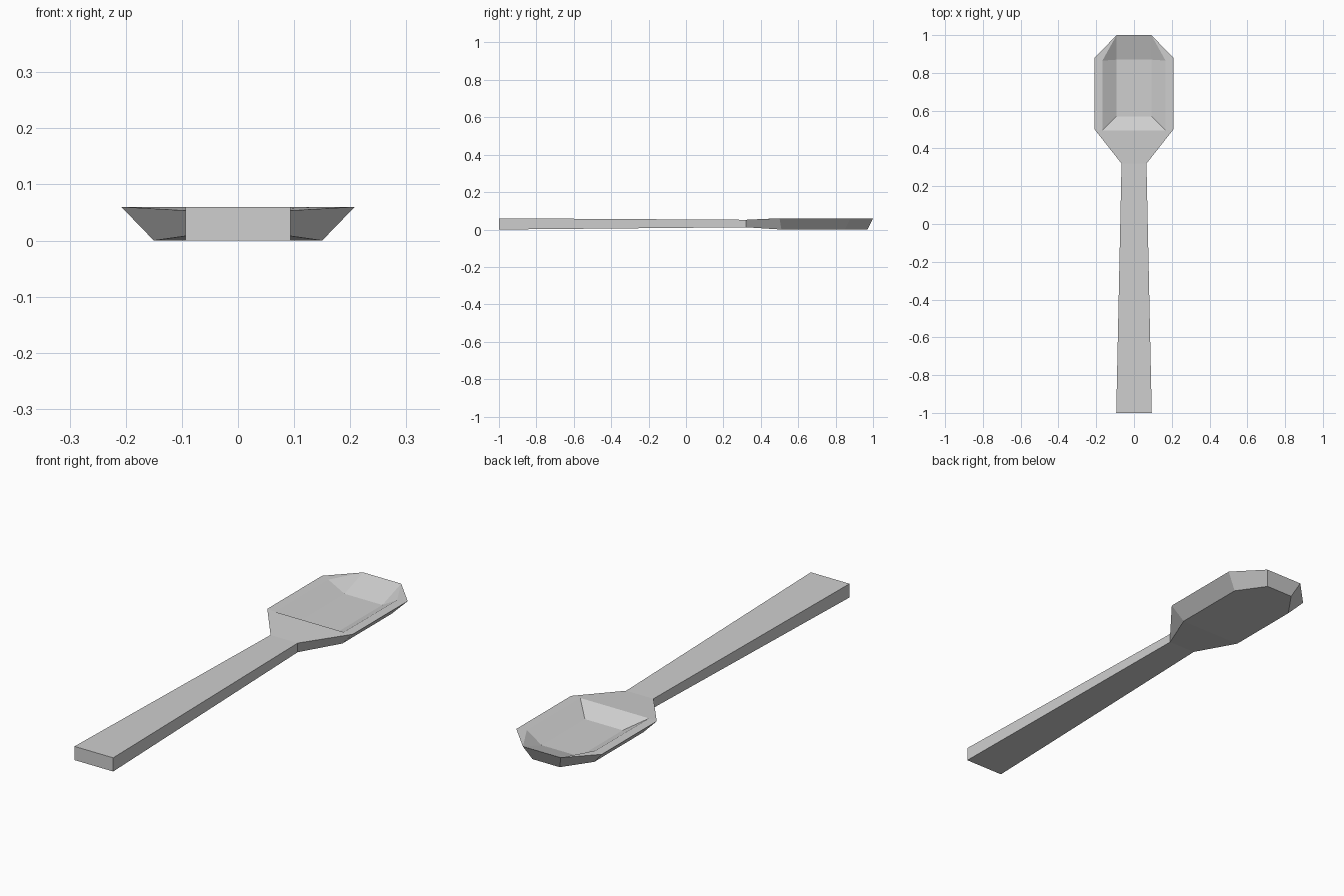
import bpy
import bmesh

default = bpy.data.objects.get("Cube")
if default:
    bpy.data.objects.remove(default, do_unlink=True)

metal = bpy.data.materials.new("brushed_grey_metal")
metal.use_nodes = True
colour = (0.62, 0.62, 0.62, 1)
metal.diffuse_color = colour
metal.node_tree.nodes["Principled BSDF"].inputs["Base Color"].default_value = colour

# Half outlines (x, y, z), running from the handle end to the bowl tip
top_half = [(0.094, -1, 0.06), (0.066, 0.32, 0.052), (0.208, 0.5, 0.06),
            (0.208, 0.88, 0.06), (0.092, 1, 0.06)]
bottom_half = [(0.094, -1, 0), (0.066, 0.32, 0.012), (0.15, 0.51, 0),
               (0.15, 0.85, 0), (0.066, 0.97, 0)]
rim_half = [(0.167, 0.495, 0.06), (0.167, 0.865, 0.06)]
floor_half = [(0.092, 0.57, 0.016), (0.092, 0.87, 0.016)]

bm = bmesh.new()


def mirrored(points):
    """Make the vertices of one outline on the left and right sides."""
    return [[bm.verts.new((s * x, y, z)) for x, y, z in points] for s in (1, -1)]


top, bottom = mirrored(top_half), mirrored(bottom_half)
rim, floor = mirrored(rim_half), mirrored(floor_half)


def across(a, b):
    """Join two mirrored cross-section edges with a quad."""
    bm.faces.new((a[0], a[1], b[1], b[0]))


def pair(outline, i):
    return [outline[0][i], outline[1][i]]


# Handle top, underside and the two end faces
across(pair(top, 0), pair(top, 1))
for i in range(4):
    across(pair(bottom, i), pair(bottom, i + 1))
across(pair(top, 0), pair(bottom, 0))
across(pair(top, 4), pair(bottom, 4))

# Shoulder between handle and bowl
bm.faces.new((top[0][1], top[1][1], top[1][2], rim[1][0], rim[0][0], top[0][2]))

# Bowl floor with its front and tip slopes
across(pair(rim, 0), pair(floor, 0))
across(pair(floor, 0), pair(floor, 1))
across(pair(floor, 1), pair(top, 4))

for t, b, r, f in zip(top, bottom, rim, floor):
    # Outer walls
    for i in range(4):
        bm.faces.new((t[i], t[i + 1], b[i + 1], b[i]))
    # Flat rim and inner side slopes
    bm.faces.new((t[2], t[3], r[1], r[0]))
    bm.faces.new((t[3], t[4], r[1]))
    bm.faces.new((r[0], r[1], f[1], f[0]))
    bm.faces.new((r[1], t[4], f[1]))

bmesh.ops.recalc_face_normals(bm, faces=bm.faces)
mesh = bpy.data.meshes.new("spoon")
bm.to_mesh(mesh)
bm.free()
mesh.materials.append(metal)
bpy.context.collection.objects.link(bpy.data.objects.new("spoon", mesh))
